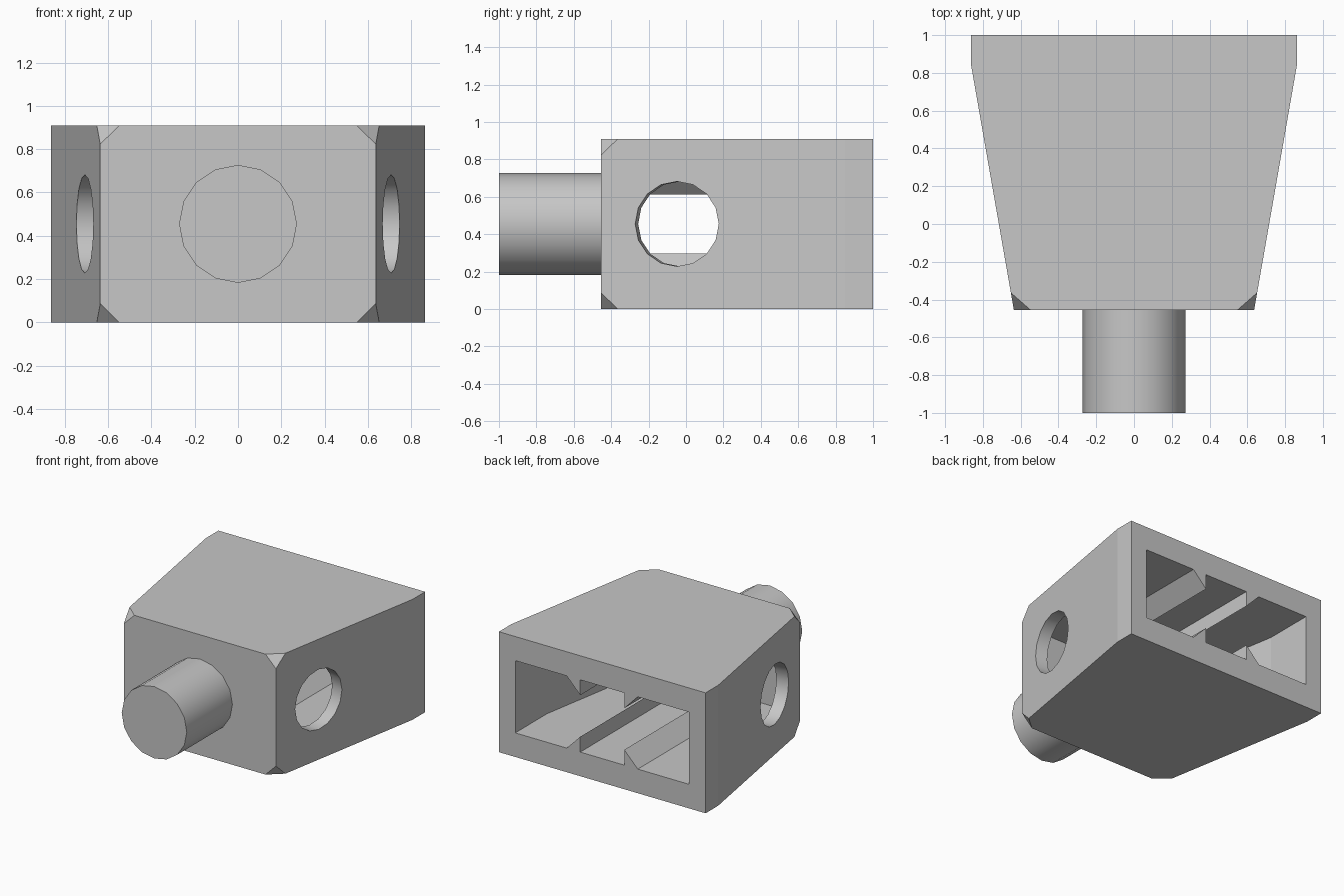
import bpy, bmesh, math
from mathutils import Vector, Matrix

if "Cube" in bpy.data.objects:
    bpy.data.objects.remove(bpy.data.objects["Cube"], do_unlink=True)

HEIGHT = 0.91
MID = HEIGHT / 2
FRONT = -0.455
TAPER = math.atan2(0.864 - 0.636, 0.85 - FRONT)   # lean of the side walls

grey = bpy.data.materials.new("light grey plastic")
grey.use_nodes = True
grey.diffuse_color = (0.57, 0.57, 0.57, 1)
grey.node_tree.nodes["Principled BSDF"].inputs["Base Color"].default_value = grey.diffuse_color


def finish(bm, name):
    bmesh.ops.recalc_face_normals(bm, faces=bm.faces)
    mesh = bpy.data.meshes.new(name)
    bm.to_mesh(mesh)
    bm.free()
    mesh.materials.append(grey)
    obj = bpy.data.objects.new(name, mesh)
    bpy.context.collection.objects.link(obj)
    return obj


def prism(points, along):
    """Extrude a closed outline of 3D points along a vector."""
    bm = bmesh.new()
    face = bm.faces.new([bm.verts.new(p) for p in points])
    new = bmesh.ops.extrude_face_region(bm, geom=[face])["geom"]
    bmesh.ops.translate(bm, vec=along, verts=[v for v in new if isinstance(v, bmesh.types.BMVert)])
    return bm


def plan(half, z0, z1):
    """Vertical prism from one half of a symmetric plan outline."""
    outline = half + [(-x, y) for x, y in reversed(half)]
    return prism([(x, y, z0) for x, y in outline], (0, 0, z1 - z0))


def cylinder(name, radius, length, center, axis):
    bm = bmesh.new()
    turn = Vector(axis).to_track_quat('Z', 'Y').to_matrix().to_4x4()
    bmesh.ops.create_cone(bm, cap_ends=True, segments=16, radius1=radius, radius2=radius,
                          depth=length, matrix=Matrix.Translation(center) @ turn)
    return finish(bm, name)


def subtract(target, cutter):
    mod = target.modifiers.new("cut", 'BOOLEAN')
    mod.operation = 'DIFFERENCE'
    mod.solver = 'EXACT'
    mod.object = cutter
    bpy.context.view_layer.objects.active = target
    bpy.ops.object.modifier_apply(modifier=mod.name)
    bpy.data.objects.remove(cutter, do_unlink=True)


def smooth(obj):
    bpy.ops.object.select_all(action='DESELECT')
    obj.select_set(True)
    bpy.context.view_layer.objects.active = obj
    bpy.ops.object.shade_smooth_by_angle(angle=math.radians(30))


# Tapered body with its four front corners cut off
bm = plan([(0.636, FRONT), (0.864, 0.85), (0.864, 1)], 0, HEIGHT)
for sx in (-1, 1):
    for sz in (-1, 1):
        edge_z = MID + sz * MID
        a = Vector((sx * 0.548, FRONT, edge_z))
        b = Vector((sx * 0.652, -0.364, edge_z))
        c = Vector((sx * 0.636, FRONT, edge_z - sz * 0.087))
        normal = (b - a).cross(c - a).normalized()
        if normal.y > 0:
            normal.negate()
        cut = bmesh.ops.bisect_plane(bm, geom=bm.verts[:] + bm.edges[:] + bm.faces[:],
                                     plane_co=a, plane_no=normal, clear_outer=True)
        rim = [e for e in cut["geom_cut"] if isinstance(e, bmesh.types.BMEdge)]
        bmesh.ops.edgeloop_fill(bm, edges=rim)
body = finish(bm, "body")

# Hollow open at the back, with wedge rails left standing on floor and ceiling
cavity = finish(plan([(0.558, -0.364), (0.727, 0.62), (0.727, 1.1)], 0.182, 0.728), "cavity_cutter")
for sx in (-1, 1):
    for sz in (-1, 1):
        wedge = [(0.184, 0.157), (0.184, 0.32), (0.343, 0.32)]
        points = [(sx * x, -0.5, MID + sz * z) for x, z in wedge]
        subtract(cavity, finish(prism(points, (0, 1.8, 0)), "rail_cutter"))
subtract(body, cavity)

# Round holes square to the slanted side walls
for sx in (-1, 1):
    hole = cylinder("side_hole_cutter", 0.227, 0.3, (sx * 0.66, -0.04, MID),
                    (sx * math.cos(TAPER), -math.sin(TAPER), 0))
    subtract(body, hole)
smooth(body)
for poly in body.data.polygons:
    if poly.area > 0.05:
        poly.use_smooth = False

# Round peg on the front
peg = cylinder("front_peg", 0.272, 0.58, (0, -0.71, MID), (0, 1, 0))
smooth(peg)
